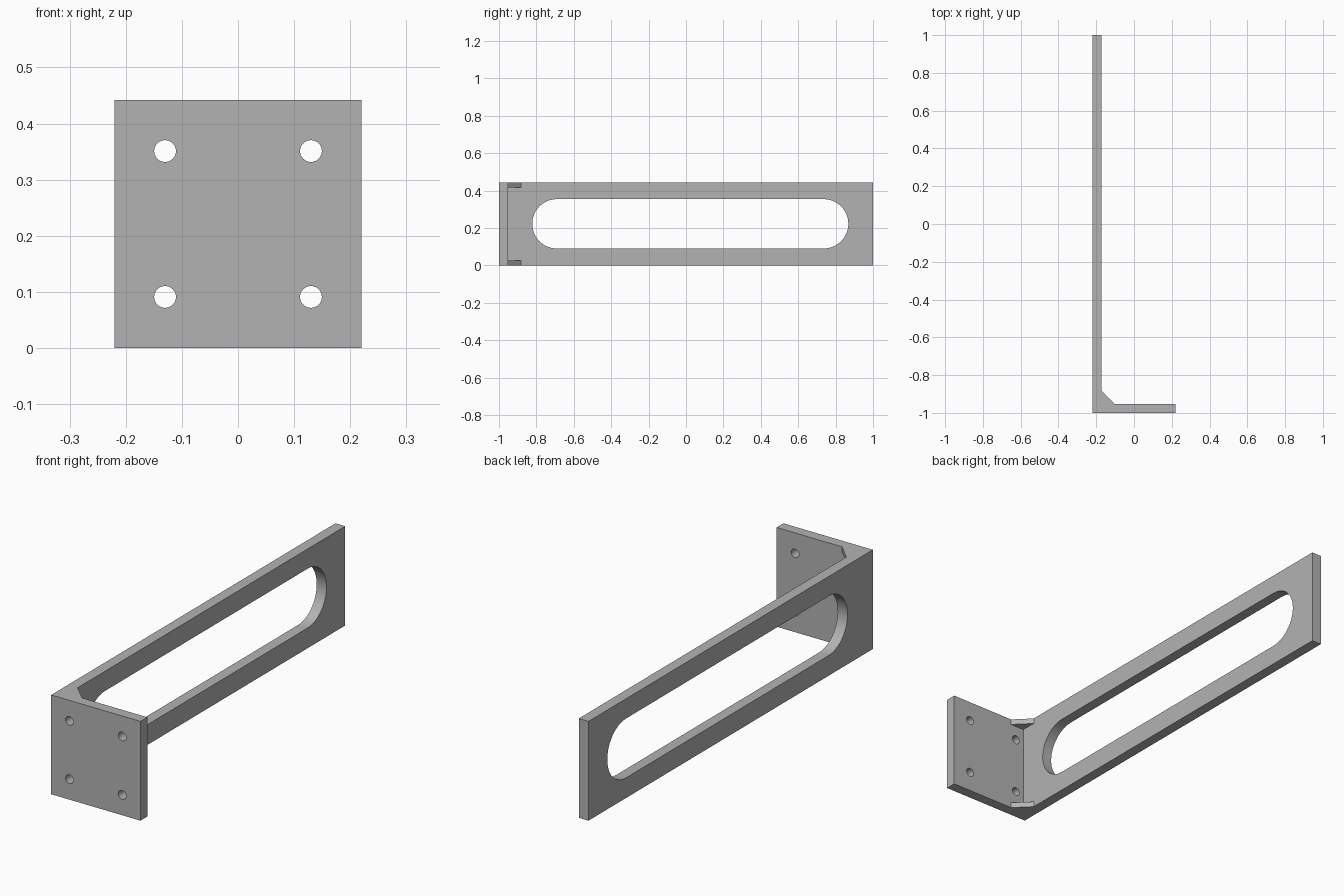
import bpy
import bmesh
from math import cos, sin, pi, radians
from mathutils import Matrix, Vector

if "Cube" in bpy.data.objects:
    bpy.data.objects.remove(bpy.data.objects["Cube"], do_unlink=True)

WIDTH, HEIGHT, LENGTH = 0.44, 0.442, 2.0
WALL = 0.048                      # plate thickness
LEFT, FRONT = -WIDTH / 2, -LENGTH / 2
GUSSET, GUSSET_THICK = 0.07, 0.025

grey = bpy.data.materials.new("plain_grey")
grey.use_nodes = True
grey.diffuse_color = (0.45, 0.45, 0.45, 1)
grey.node_tree.nodes["Principled BSDF"].inputs["Base Color"].default_value = grey.diffuse_color


def prism(name, outline, depth, matrix):
    """Extrude a flat outline along its local z, then place it."""
    bm = bmesh.new()
    face = bm.faces.new([bm.verts.new((a, b, 0)) for a, b in outline])
    grown = bmesh.ops.extrude_face_region(bm, geom=[face])["geom"]
    bmesh.ops.translate(bm, vec=(0, 0, depth),
                        verts=[v for v in grown if isinstance(v, bmesh.types.BMVert)])
    bmesh.ops.transform(bm, matrix=matrix, verts=bm.verts)
    bmesh.ops.recalc_face_normals(bm, faces=bm.faces)
    mesh = bpy.data.meshes.new(name)
    bm.to_mesh(mesh)
    bm.free()
    mesh.materials.append(grey)
    obj = bpy.data.objects.new(name, mesh)
    bpy.context.collection.objects.link(obj)
    return obj


def capsule(radius, half_straight, steps):
    """Outline of a slot; a circle when the straight part is zero."""
    points = []
    for side in (1, -1):
        for i in range(steps + (half_straight > 0)):
            t = -pi / 2 + pi * i / steps
            points.append((side * (half_straight + radius * cos(t)), side * radius * sin(t)))
    return points


def cut(target, cutter):
    mod = target.modifiers.new("cut", 'BOOLEAN')
    mod.operation, mod.solver, mod.object = 'DIFFERENCE', 'EXACT', cutter
    bpy.context.view_layer.objects.active = target
    bpy.ops.object.modifier_apply(modifier=mod.name)
    bpy.data.objects.remove(cutter, do_unlink=True)


# Angle bracket: long arm and mounting flange in one L profile
inner_x, inner_y = LEFT + WALL, FRONT + WALL
bracket = prism("angle_bracket",
                [(LEFT, FRONT), (-LEFT, FRONT), (-LEFT, inner_y),
                 (inner_x, inner_y), (inner_x, -FRONT), (LEFT, -FRONT)],
                HEIGHT, Matrix.Identity(4))

# Long slot through the arm (local x -> y, y -> z, z -> x)
along_x = Matrix(((0, 0, 1, 0), (1, 0, 0, 0), (0, 1, 0, 0), (0, 0, 0, 1)))
slot_at = Matrix.Translation(Vector((LEFT - 0.1, 0.023, HEIGHT / 2 + 0.001)))
cut(bracket, prism("slot_cutter", capsule(0.132, 0.713, 24), 0.1 + WALL * 2, slot_at @ along_x))

# Four screw holes through the flange
along_y = Matrix.Rotation(radians(90), 4, 'X')
for x in (-0.13, 0.13):
    for z in (-0.13, 0.13):
        at = Matrix.Translation(Vector((x, inner_y + 0.05, HEIGHT / 2 + z)))
        cut(bracket, prism("hole_cutter", capsule(0.0195, 0, 12), 0.1 + WALL * 2, at @ along_y))

# Triangular gussets in the inner corner, flush with the bottom and top edges
for name, z in (("lower_gusset", 0), ("upper_gusset", HEIGHT - GUSSET_THICK)):
    prism(name, [(inner_x, inner_y), (inner_x + GUSSET, inner_y), (inner_x, inner_y + GUSSET)],
          GUSSET_THICK, Matrix.Translation(Vector((0, 0, z))))

# Smooth the curved walls of the slot and holes, keep the edges sharp
bpy.ops.object.select_all(action='DESELECT')
bracket.select_set(True)
bpy.context.view_layer.objects.active = bracket
bpy.ops.object.shade_smooth_by_angle(angle=radians(31))
